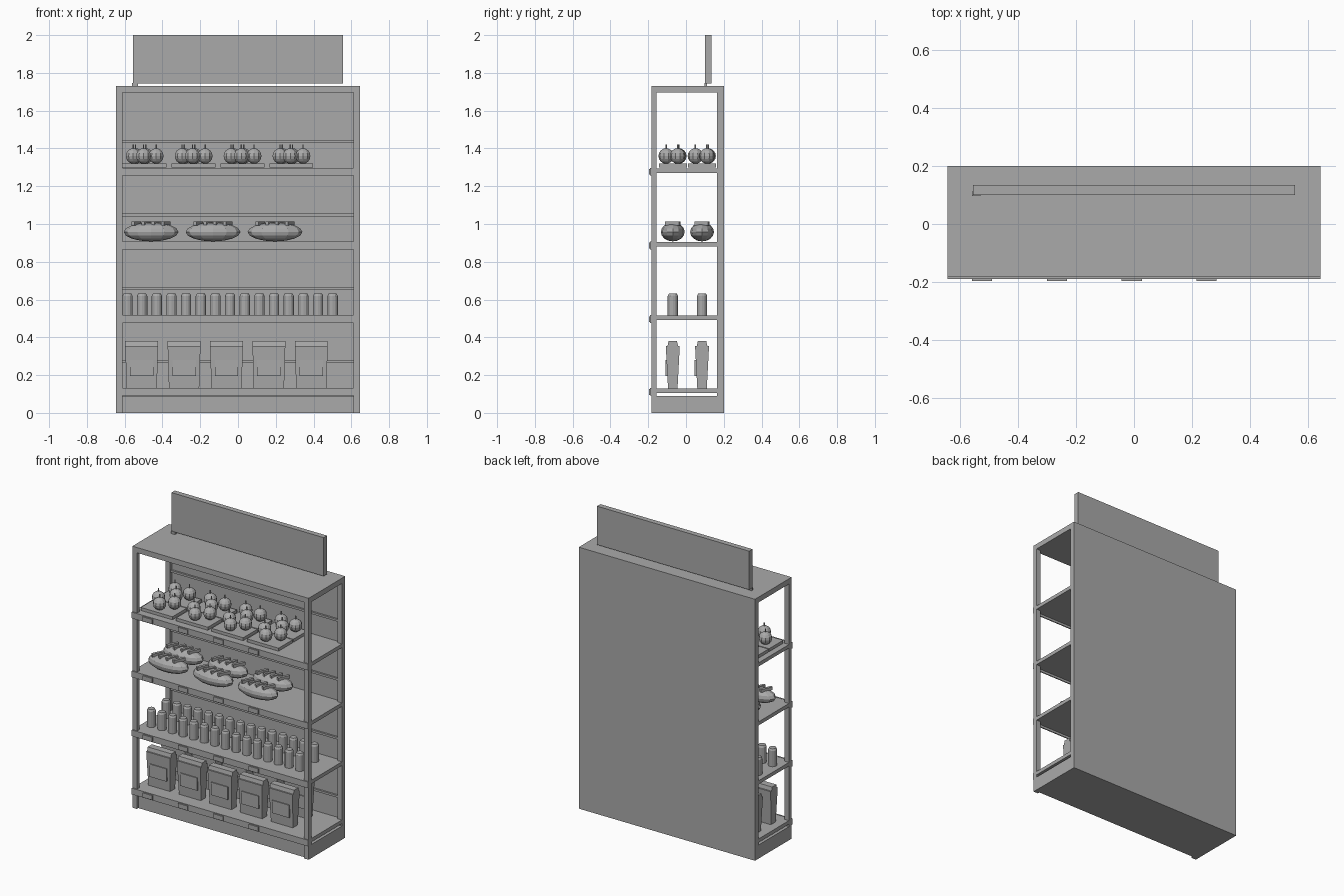
import bpy, bmesh, math
from mathutils import Matrix

if "Cube" in bpy.data.objects:
    bpy.data.objects.remove(bpy.data.objects["Cube"], do_unlink=True)

grey = bpy.data.materials.new("plain_grey")
grey.use_nodes = True
COLOUR = (0.4, 0.4, 0.4, 1)
grey.diffuse_color = COLOUR
grey.node_tree.nodes["Principled BSDF"].inputs["Base Color"].default_value = COLOUR


def finish(name, bm):
    mesh = bpy.data.meshes.new(name)
    bmesh.ops.recalc_face_normals(bm, faces=bm.faces)
    bm.to_mesh(mesh)
    bm.free()
    mesh.materials.append(grey)
    ob = bpy.data.objects.new(name, mesh)
    bpy.context.collection.objects.link(ob)
    return ob


def add_box(bm, x, y, z, turn=0.0):
    """Box between (min, max) pairs, turned about its own vertical axis."""
    mid = [(a + b) / 2 for a, b in (x, y, z)]
    size = [b - a for a, b in (x, y, z)]
    m = Matrix.Translation(mid) @ Matrix.Rotation(turn, 4, 'Z') @ Matrix.Diagonal((*size, 1))
    return bmesh.ops.create_cube(bm, size=1, matrix=m)["verts"]


def box(name, x, y, z):
    bm = bmesh.new()
    add_box(bm, x, y, z)
    return finish(name, bm)


def add_cone(bm, r1, r2, z1, z2, sides):
    bmesh.ops.create_cone(bm, cap_ends=True, segments=sides, radius1=r1, radius2=r2,
                          depth=z2 - z1, matrix=Matrix.Translation((0, 0, (z1 + z2) / 2)))


def copies(source, places):
    """Move the source to the first place and link copies at the rest."""
    for i, p in enumerate(places):
        ob = source if i == 0 else source.copy()
        if i:
            bpy.context.collection.objects.link(ob)
        ob.location = p


W = 0.645               # half width
FRONT, BACK = -0.183, 0.2
ROWS = (-0.07, 0.085)   # front and back goods rows
SHELVES = (0.13, 0.515, 0.905, 1.295)

# Rack: base, top, back panel, corner posts
box("base", (-W, W), (-0.168, BACK), (0, 0.09))
box("top_board", (-W, W), (FRONT, BACK), (1.695, 1.73))
box("back_panel", (-W, W), (0.182, BACK), (0, 1.73))
for side, sx in (("right", -1), ("left", 1)):
    xs = sorted((sx * 0.612, sx * W))
    box("front_post_" + side, xs, (FRONT, -0.155), (0, 1.73))
    box("back_post_" + side, xs, (0.165, 0.19), (0, 1.73))

# Shelves, with front lip, tag plates and rail on the back panel
for i, z in enumerate(SHELVES):
    n = "_%d" % (i + 1)
    box("shelf" + n, (-W, W), (FRONT, 0.185), (z - 0.024, z))
    box("shelf_lip" + n, (-W, W), (-0.19, FRONT), (z - 0.039, z + 0.002))
    box("back_rail" + n, (-0.612, 0.612), (0.17, 0.184), (z + 0.136, z + 0.15))
    tags = bmesh.new()
    for k in range(4):
        x = -0.525 + 0.2585 * k
        add_box(tags, (x - 0.035, x + 0.035), (-0.197, -0.19), (z - 0.034, z - 0.004))
    finish("tag_plates" + n, tags)

# Header board on its foot
box("header_board", (-0.557, 0.557), (0.1, 0.135), (1.745, 2.0))
box("header_foot", (-0.56, -0.53), (0.097, 0.112), (1.73, 1.747))

# Bags on the lowest shelf: tapered body, folded top, front label
bm = bmesh.new()
for v in add_box(bm, (-0.087, 0.087), (-0.037, 0.037), (0, 0.225)):
    if v.co.z < 0.1:
        v.co.x *= 0.92
        v.co.y *= 0.68
for v in add_box(bm, (-0.087, 0.087), (-0.037, 0.037), (0.225, 0.25)):
    if v.co.z > 0.24:
        v.co.y *= 0.6
    else:
        v.co.y *= 0.75
add_box(bm, (-0.062, 0.062), (-0.039, -0.028), (0.066, 0.15))
copies(finish("bag", bm),
       [(-0.51 + 0.2245 * i, y, SHELVES[0]) for y in ROWS for i in range(5)])

# Cans on the second shelf
bm = bmesh.new()
add_cone(bm, 0.027, 0.027, 0, 0.104, 12)
add_cone(bm, 0.027, 0.021, 0.104, 0.116, 12)
copies(finish("can", bm),
       [(-0.585 + 0.0776 * i, y, SHELVES[1]) for y in ROWS for i in range(15)])

# Loaves on the third shelf, with slanted ridges on top
bm = bmesh.new()
bmesh.ops.create_uvsphere(bm, u_segments=12, v_segments=8, radius=1,
                          matrix=Matrix.Translation((0, 0, 0.053)) @ Matrix.Diagonal((0.145, 0.063, 0.05, 1)))
for k in range(4):
    x = -0.078 + 0.052 * k
    add_box(bm, (x - 0.009, x + 0.009), (-0.04, 0.04), (0.088, 0.108), turn=-0.45)
copies(finish("loaf", bm),
       [(-0.46 + 0.328 * i, y, SHELVES[2]) for y in ROWS for i in range(3)])

# Trays of round fruit on the fourth shelf
trays = [(-0.495 + 0.259 * i, y, SHELVES[3]) for y in ROWS for i in range(4)]
bm = bmesh.new()
add_box(bm, (-0.116, 0.116), (-0.074, 0.074), (0.004, 0.024))
copies(finish("fruit_tray", bm), trays)

bm = bmesh.new()
bmesh.ops.create_uvsphere(bm, u_segments=10, v_segments=8, radius=0.041,
                          matrix=Matrix.Translation((0, 0, 0.041)))
add_cone(bm, 0.004, 0.004, 0.076, 0.102, 6)
spots = ((-0.06, 0.032), (-0.005, -0.035), (0.062, 0.026))
copies(finish("fruit", bm),
       [(x + dx + (0.012 if y > 0 and dx < 0.01 else 0), y + dy, z + 0.024)
        for x, y, z in trays for dx, dy in spots])
